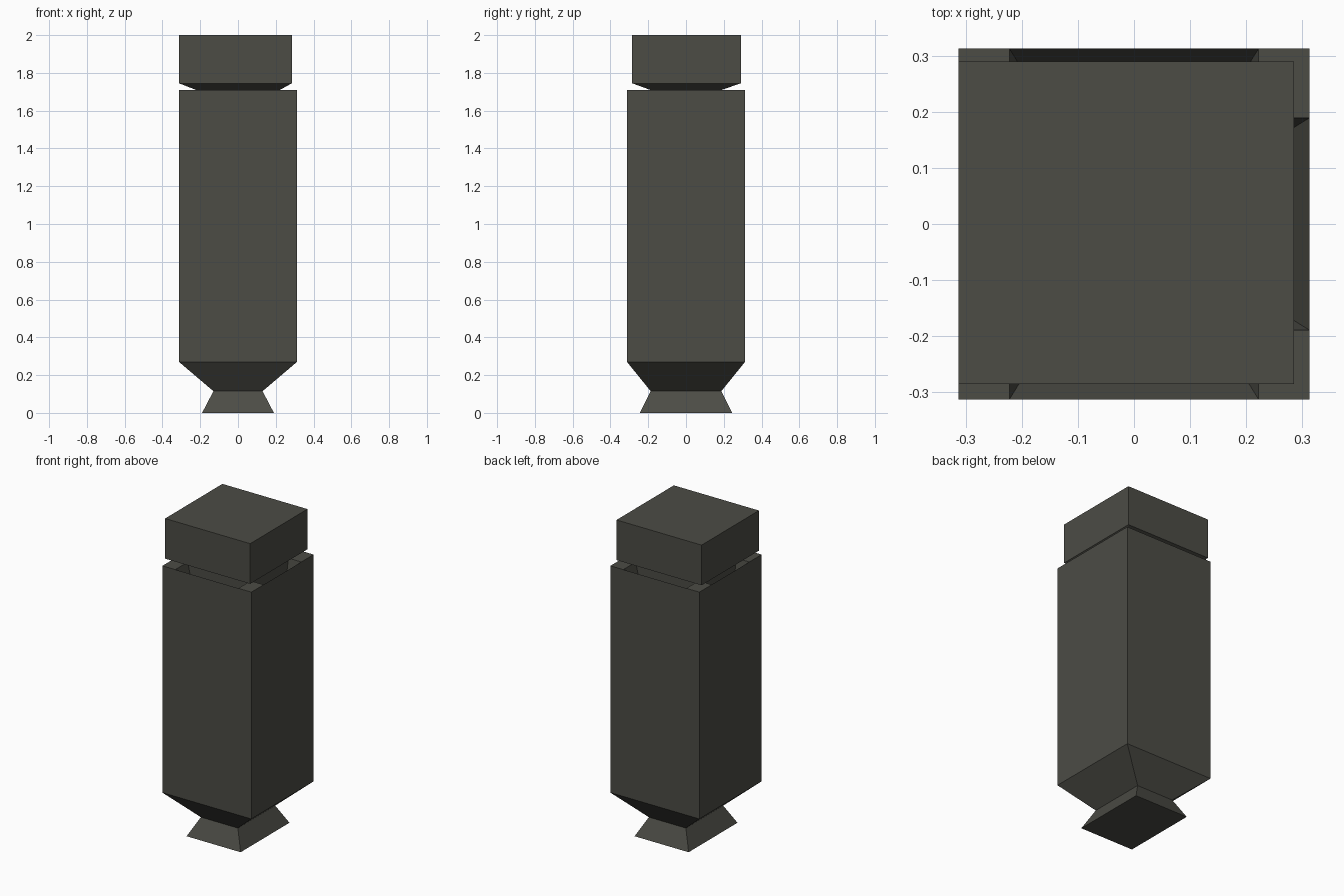
import bpy, bmesh, math
from mathutils import Matrix, Vector

if "Cube" in bpy.data.objects:
    bpy.data.objects.remove(bpy.data.objects["Cube"])

stone = bpy.data.materials.new("dark_olive_grey")
stone.diffuse_color = (0.072, 0.072, 0.060, 1)
stone.use_nodes = True
stone.node_tree.nodes["Principled BSDF"].inputs["Base Color"].default_value = stone.diffuse_color


def loft(bm, rects, bottom, top):
    """Skin a stack of (x0, x1, y0, y1, z) rectangles."""
    rings = [[bm.verts.new(p) for p in
              ((x0, y0, z), (x1, y0, z), (x1, y1, z), (x0, y1, z))]
             for x0, x1, y0, y1, z in rects]
    for a, b in zip(rings, rings[1:]):
        for i in range(4):
            j = (i + 1) % 4
            bm.faces.new((a[i], a[j], b[j], b[i]))
    if bottom:
        bm.faces.new(rings[0][::-1])
    if top:
        bm.faces.new(rings[-1])


def finish(bm, name):
    mesh = bpy.data.meshes.new(name)
    bm.to_mesh(mesh)
    bm.free()
    mesh.materials.append(stone)
    bpy.context.collection.objects.link(bpy.data.objects.new(name, mesh))


H = 0.3125            # body half width
NX, NY = 0.222, 0.189  # neck half sizes
RIM, FLOOR = 1.71, 1.41

# Flared foot, tapered underside and tall body
bm = bmesh.new()
loft(bm, [(-.19, .19, -.245, .245, 0),
          (-.13, .13, -.187, .187, .115),
          (-H, H, -H, H, .27),
          (-H, H, -H, H, RIM)], True, False)

# Rim corners and wedge-shaped slots on the four sides of the neck
for k in range(4):
    u, v = (NX, NY) if k % 2 == 0 else (NY, NX)
    rot = Matrix.Rotation(k * math.pi / 2, 3, 'Z')
    w = u - (H - v) * 0.62

    def face(*pts):
        bm.faces.new([bm.verts.new(rot @ Vector(p)) for p in pts])

    p1, p2 = (-u, -H, RIM), (u, -H, RIM)
    q1, q2 = (-w, -v, FLOOR), (w, -v, FLOOR)
    r1, r2 = (-u, -v, RIM), (u, -v, RIM)
    face(p2, (H, -H, RIM), (H, -v, RIM), r2)
    face(p1, p2, q2, q1)
    face(p1, q1, r1)
    face(p2, r2, q2)
finish(bm, "body")

# Neck column and the slightly off-centre head block
bm = bmesh.new()
head = (-.3125, .285, -.285, .29)
neck = (-NX, NX, -NY, NY)
loft(bm, [neck + (FLOOR,), neck + (RIM,), head + (1.745,), head + (2,)],
     False, True)
finish(bm, "head_and_neck")
